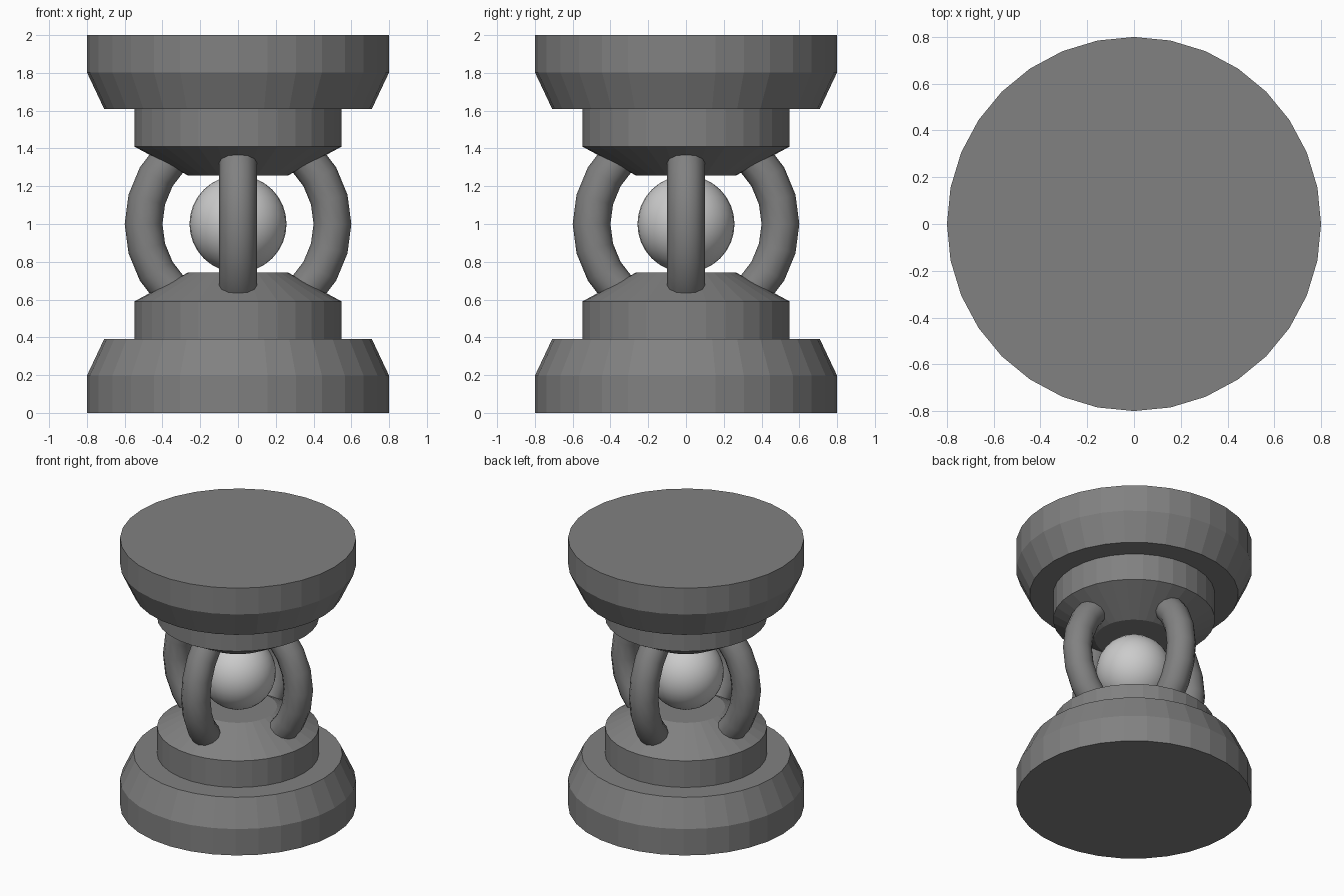
import bpy, bmesh, math
from mathutils import Matrix

if "Cube" in bpy.data.objects:
    bpy.data.objects.remove(bpy.data.objects["Cube"])


def material(name, v):
    m = bpy.data.materials.new(name)
    m.diffuse_color = (v, v, v, 1)
    m.use_nodes = True
    m.node_tree.nodes["Principled BSDF"].inputs["Base Color"].default_value = m.diffuse_color
    return m


dark = material("dark_grey", 0.22)
light = material("light_grey", 0.8)


def lathe(name, profile, flip=False, sides=32):
    # Closed faceted solid turned around z; flip mirrors it about z = 1
    bm = bmesh.new()
    rings = []
    for r, z in profile:
        z = 2 - z if flip else z
        rings.append([bm.verts.new((r * math.cos(2 * math.pi * i / sides),
                                    r * math.sin(2 * math.pi * i / sides), z))
                      for i in range(sides)])
    for a, b in zip(rings, rings[1:]):
        for i in range(sides):
            j = (i + 1) % sides
            bm.faces.new((a[i], a[j], b[j], b[i]))
    bm.faces.new(rings[0])
    bm.faces.new(rings[-1])
    bmesh.ops.recalc_face_normals(bm, faces=bm.faces)
    me = bpy.data.meshes.new(name)
    bm.to_mesh(me)
    bm.free()
    ob = bpy.data.objects.new(name, me)
    bpy.context.collection.objects.link(ob)
    me.materials.append(dark)
    return ob


# Stepped base and its mirrored cap
profile = [(0.8, 0), (0.8, 0.197), (0.708, 0.392), (0.549, 0.392),
           (0.549, 0.59), (0.265, 0.743)]
lathe("base", profile)
lathe("cap", profile, flip=True)

# Two crossed upright rings forming the four struts
for name, turn in (("ring_side", 0), ("ring_front", math.pi / 2)):
    bpy.ops.mesh.primitive_torus_add(major_radius=0.5, minor_radius=0.1,
                                     major_segments=24, minor_segments=12,
                                     location=(0, 0, 1),
                                     rotation=(math.pi / 2, 0, turn))
    ob = bpy.context.object
    ob.name = name
    ob.data.materials.append(dark)
    bpy.ops.object.shade_smooth()

# Ball held in the middle
bpy.ops.mesh.primitive_uv_sphere_add(segments=32, ring_count=16, radius=0.257,
                                     location=(0, 0, 1))
ball = bpy.context.object
ball.name = "ball"
ball.data.materials.append(light)
bpy.ops.object.shade_smooth()
